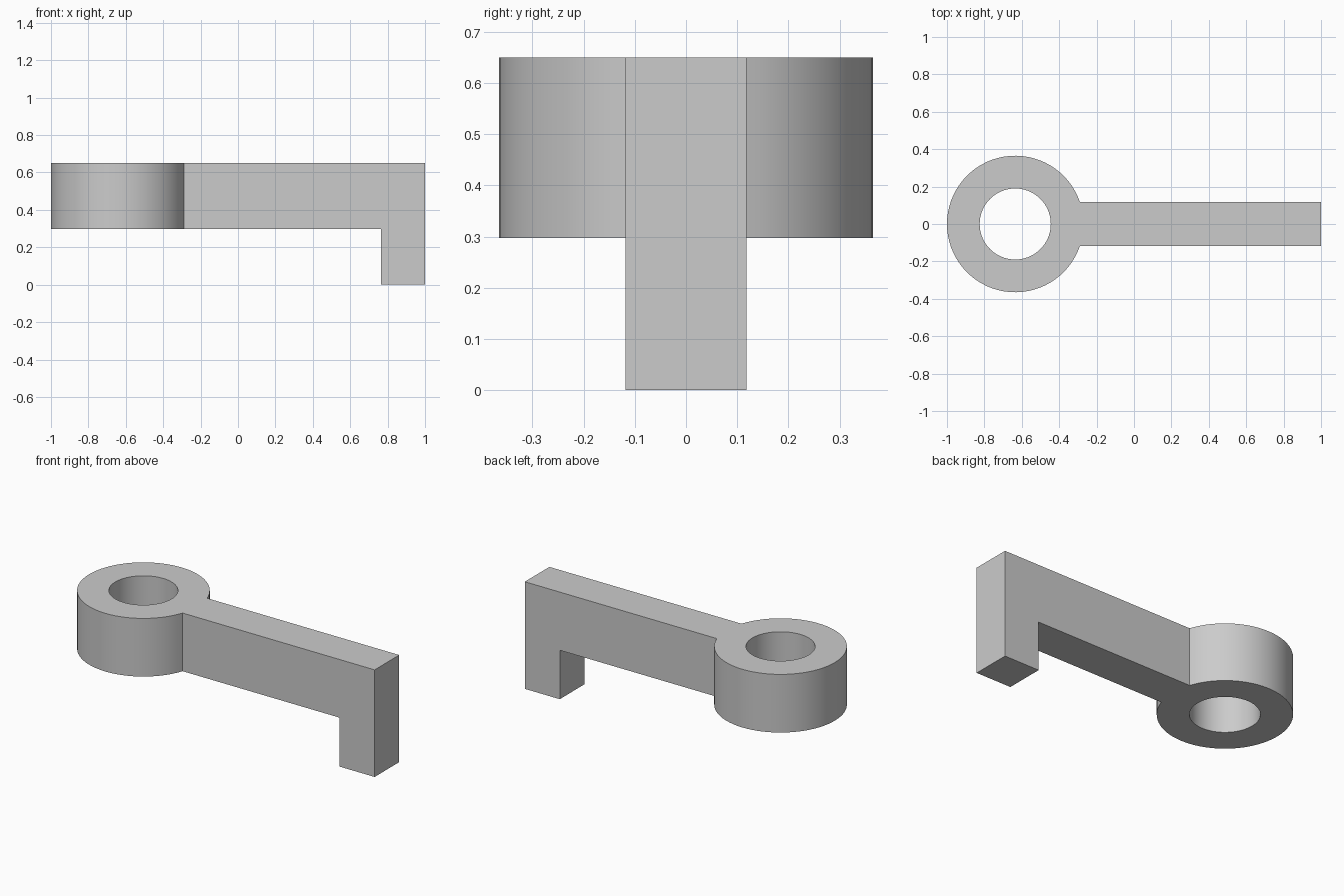
import bpy, bmesh
from math import pi, asin, cos, sin, tau

cube = bpy.data.objects.get("Cube")
if cube:
    bpy.data.objects.remove(cube, do_unlink=True)

CX, R_OUT, R_IN = -0.635, 0.365, 0.19     # eye ring
HALF_W, LEG_X, END_X = 0.118, 0.765, 1.0  # arm and hooked end
TOP, UNDER = 0.65, 0.297

grey = bpy.data.materials.new("plain grey")
grey.use_nodes = True
color = (0.6, 0.6, 0.6, 1)
grey.diffuse_color = color
grey.node_tree.nodes["Principled BSDF"].inputs["Base Color"].default_value = color

bm = bmesh.new()


def vert(x, y):
    return bm.verts.new((x, y, UNDER))


# Ring plan: the outer edge follows a straight chord where the arm joins
join = asin(HALF_W / R_OUT)
chord_x = R_OUT * cos(join)
N_JOIN, N_ARC = 8, 64
angles = [-join + 2 * join * i / N_JOIN for i in range(N_JOIN)]
angles += [join + (tau - 2 * join) * i / N_ARC for i in range(N_ARC)]
inner = [vert(CX + R_IN * cos(a), R_IN * sin(a)) for a in angles]
outer = []
for i, a in enumerate(angles):
    if i <= N_JOIN:
        outer.append(vert(CX + chord_x, -HALF_W + 2 * HALF_W * i / N_JOIN))
    else:
        outer.append(vert(CX + R_OUT * cos(a), R_OUT * sin(a)))
count = len(angles)
for i in range(count):
    j = (i + 1) % count
    bm.faces.new((inner[i], outer[i], outer[j], inner[j]))

# Arm plan and the square patch above the leg
near, far = vert(LEG_X, -HALF_W), vert(LEG_X, HALF_W)
bm.faces.new([near, far] + outer[N_JOIN::-1])
leg_face = bm.faces.new((near, vert(END_X, -HALF_W), vert(END_X, HALF_W), far))


def extrude(faces, dz, keep):
    out = bmesh.ops.extrude_face_region(bm, geom=faces, use_keep_orig=keep)
    moved = [g for g in out["geom"] if isinstance(g, bmesh.types.BMVert)]
    bmesh.ops.translate(bm, verts=moved, vec=(0, 0, dz))


# Raise the whole plan, then pull the leg down
extrude(bm.faces[:], TOP - UNDER, True)
extrude([leg_face], -UNDER, False)
if leg_face.is_valid and len(leg_face.verts) and all(
        abs(v.co.z - UNDER) < 1e-5 for v in leg_face.verts):
    bm.faces.remove(leg_face)
bmesh.ops.recalc_face_normals(bm, faces=bm.faces[:])

mesh = bpy.data.meshes.new("eye_lever")
bm.to_mesh(mesh)
bm.free()
mesh.materials.append(grey)
lever = bpy.data.objects.new("eye_lever", mesh)
bpy.context.collection.objects.link(lever)

# Smooth the round walls, keep corners sharp
bpy.context.view_layer.objects.active = lever
lever.select_set(True)
bpy.ops.object.shade_smooth_by_angle(angle=pi / 9)
